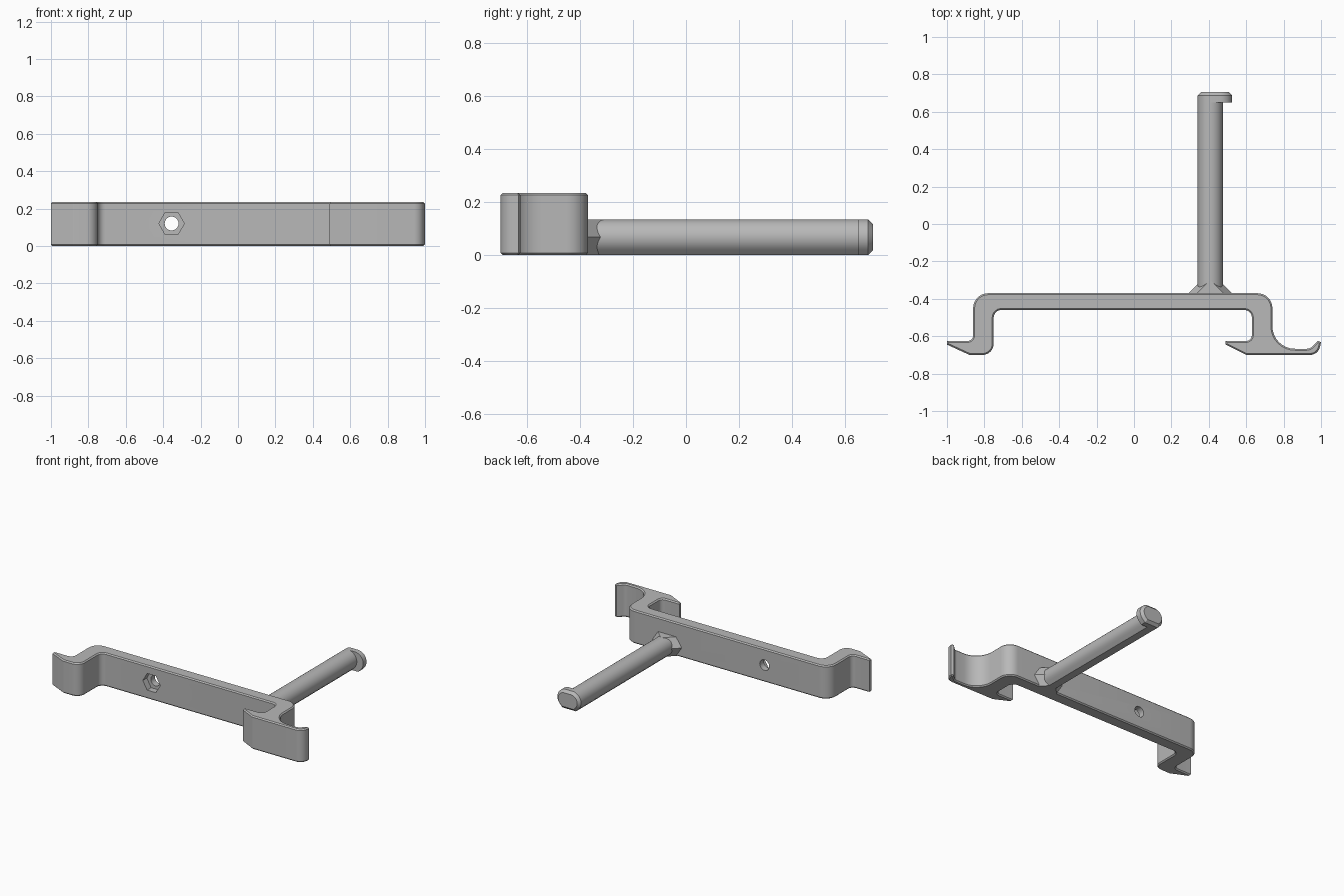
import bpy, bmesh
from math import sin, cos, tan, pi, radians
from mathutils import Vector

if "Cube" in bpy.data.objects:
    bpy.data.objects.remove(bpy.data.objects["Cube"])

grey = bpy.data.materials.new("plain grey")
grey.use_nodes = True
colour = (0.48, 0.48, 0.48, 1)
grey.diffuse_color = colour
grey.node_tree.nodes["Principled BSDF"].inputs["Base Color"].default_value = colour


def finish(name, bm):
    bmesh.ops.recalc_face_normals(bm, faces=bm.faces)
    mesh = bpy.data.meshes.new(name)
    bm.to_mesh(mesh)
    bm.free()
    mesh.materials.append(grey)
    obj = bpy.data.objects.new(name, mesh)
    bpy.context.collection.objects.link(obj)
    return obj


def activate(obj):
    bpy.ops.object.select_all(action="DESELECT")
    obj.select_set(True)
    bpy.context.view_layer.objects.active = obj


def smooth(obj):
    activate(obj)
    bpy.ops.object.shade_smooth_by_angle(angle=radians(25))


def loft(name, sections):
    """Skin equal-length rings of 3D points and cap both ends."""
    bm = bmesh.new()
    rings = [[bm.verts.new(p) for p in ring] for ring in sections]
    for a, b in zip(rings, rings[1:]):
        for i in range(len(a)):
            j = (i + 1) % len(a)
            bm.faces.new((a[i], a[j], b[j], b[i]))
    bm.faces.new(rings[0])
    bm.faces.new(rings[-1])
    return finish(name, bm)


def rounded(corners, steps=8):
    """Polygon whose (x, y, radius) corners are replaced by arcs."""
    out = []
    for i, (x, y, r) in enumerate(corners):
        p = Vector((x, y))
        if r == 0:
            out.append(p)
            continue
        a = (Vector(corners[i - 1][:2]) - p).normalized()
        b = (Vector(corners[(i + 1) % len(corners)][:2]) - p).normalized()
        half = a.angle(b) / 2
        centre = p + (a + b).normalized() * r / sin(half)
        start = p + a * r / tan(half) - centre
        end = p + b * r / tan(half) - centre
        sweep = start.angle(end)
        for k in range(steps + 1):
            t = k / steps
            out.append(centre + (start * sin((1 - t) * sweep)
                                 + end * sin(t * sweep)) / sin(sweep))
    return out


# Bracket: hooked outline, extruded upward with chamfered rims
HEIGHT, CHAMFER = 0.235, 0.008
outline = rounded([
    (-0.86, -0.37, 0.08), (0.74, -0.37, 0.08),               # back of bar
    (0.74, -0.667, 0.12), (0.94, -0.667, 0.04),              # right outer hook
    (0.983, -0.625, 0), (1.0, -0.632, 0), (0.985, -0.70, 0.055),
    (0.60, -0.70, 0.02), (0.49, -0.645, 0), (0.49, -0.625, 0),
    (0.63, -0.625, 0.03), (0.63, -0.46, 0.04),               # inside
    (-0.75, -0.46, 0.04), (-0.75, -0.70, 0.06),
    (-0.88, -0.70, 0.02), (-1.0, -0.645, 0), (-1.0, -0.625, 0),
    (-0.86, -0.625, 0.03),
])
bm = bmesh.new()
base = bm.faces.new([bm.verts.new((p.x, p.y, 0)) for p in outline])
top = bmesh.ops.extrude_face_region(bm, geom=[base])["geom"]
bmesh.ops.translate(bm, verts=[v for v in top if isinstance(v, bmesh.types.BMVert)],
                    vec=(0, 0, HEIGHT))
bmesh.ops.recalc_face_normals(bm, faces=bm.faces)
rims = [e for e in bm.edges if abs(e.verts[0].co.z - e.verts[1].co.z) < 0.001]
bmesh.ops.bevel(bm, geom=rims, offset=CHAMFER, segments=1, affect="EDGES")
bracket = finish("bracket", bm)


# Bolt hole with a hexagonal nut pocket at the front
def cut(obj, sides, radius, y0, y1, x=-0.355, z=0.12):
    rings = [[(x + radius * cos(2 * pi * i / sides), y, z + radius * sin(2 * pi * i / sides))
              for i in range(sides)] for y in (y0, y1)]
    cutter = loft("cutter", rings)
    cutter.hide_render = True
    mod = obj.modifiers.new("cut", "BOOLEAN")
    mod.operation, mod.solver, mod.object = "DIFFERENCE", "EXACT", cutter
    activate(obj)
    bpy.ops.object.modifier_apply(modifier=mod.name)
    bpy.data.objects.remove(cutter)


cut(bracket, 6, 0.068, -0.50, -0.415)
cut(bracket, 32, 0.037, -0.55, -0.30)
smooth(bracket)

# Rod: round above, sloped to a flat underside
ROD_X, RADIUS = 0.4075, 0.0675


def rod_ring(y, inset=0, stretch=0):
    r = RADIUS - inset
    flat = r * tan(pi / 8)
    steps = 25
    points = [(r * cos(a), r * sin(a)) for a in
              (radians(-45 + 270 * k / steps) for k in range(steps + 1))]
    points += [(-flat, -r), (flat, -r)]
    return [(ROD_X + x + (stretch if x > 0 else 0), y, RADIUS + z) for x, z in points]


smooth(loft("rod", [rod_ring(-0.40), rod_ring(0.65)]))

# Rod end: catch lip to the left with a chamfered face
smooth(loft("rod_end_lip", [rod_ring(0.65, 0, 0.05), rod_ring(0.687, 0, 0.05),
                            rod_ring(0.705, 0.018, 0.05)]))


# Flared collar where the rod meets the bar
def collar_ring(y, wide, narrow):
    return [(ROD_X + x, y, z) for x, z in
            ((wide, RADIUS), (narrow, 2 * RADIUS), (-narrow, 2 * RADIUS),
             (-wide, RADIUS), (-narrow, 0), (narrow, 0))]


loft("rod_collar", [collar_ring(-0.385, 0.13, 0.085), collar_ring(-0.305, 0.05, 0.005)])
